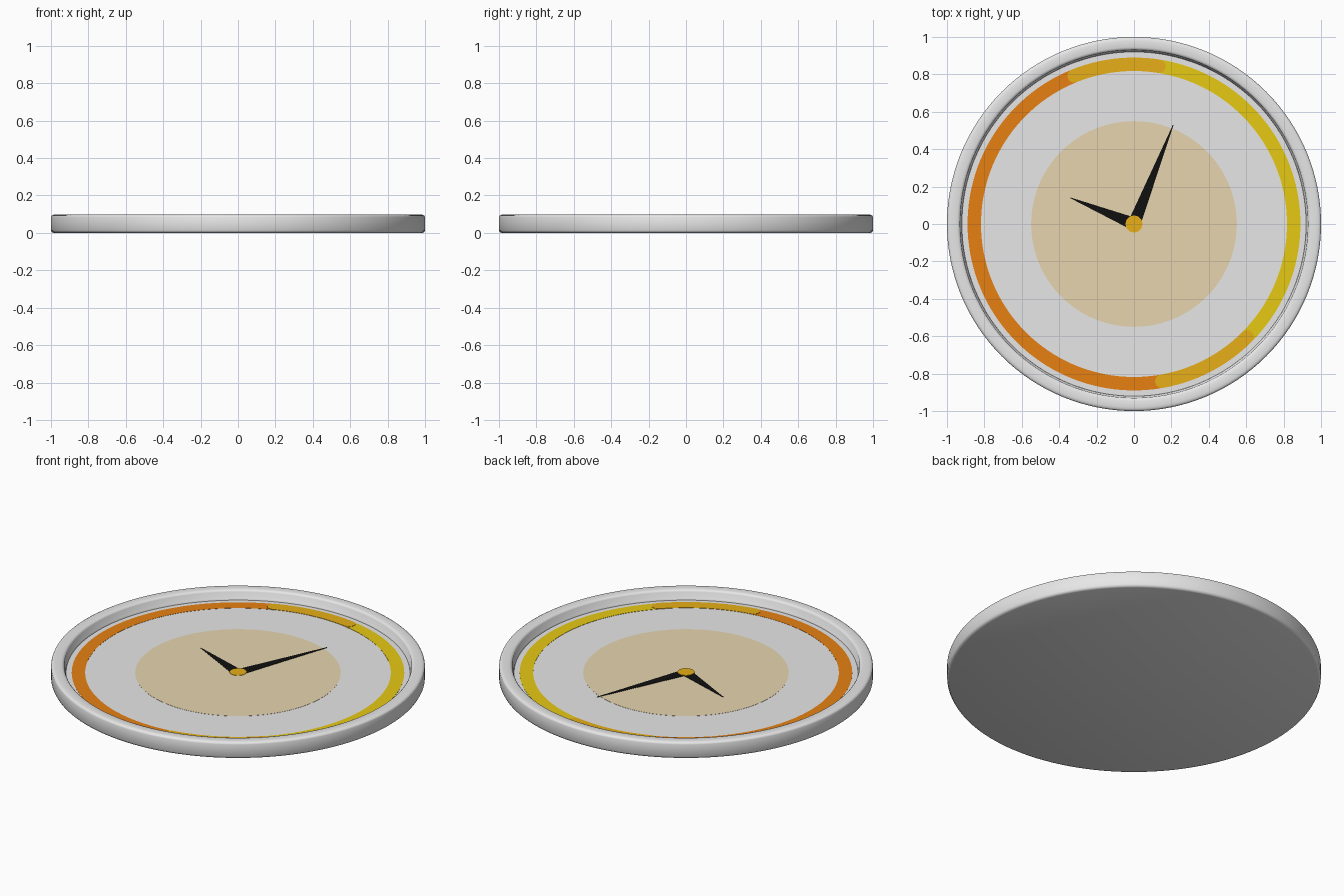
import bpy, bmesh, math

if "Cube" in bpy.data.objects:
    bpy.data.objects.remove(bpy.data.objects["Cube"])


def material(name, rgb):
    m = bpy.data.materials.new(name)
    m.diffuse_color = (*rgb, 1)
    m.use_nodes = True
    m.node_tree.nodes["Principled BSDF"].inputs["Base Color"].default_value = m.diffuse_color
    return m


WHITE = material("white", (0.93, 0.93, 0.93))
CREAM = material("cream", (1.0, 0.83, 0.53))
YELLOW = material("yellow", (0.97, 0.71, 0.008))
GOLD = material("gold", (0.95, 0.51, 0.01))
ORANGE = material("orange", (1.0, 0.27, 0.008))
BLACK = material("black", (0.005, 0.005, 0.005))


def plate(name, pts, z, mat, thick=0.002):
    """Thin flat plate from an outline, its top at z + thick."""
    bm = bmesh.new()
    f = bm.faces.new([bm.verts.new((x, y, z)) for x, y in pts])
    up = bmesh.ops.extrude_face_region(bm, geom=[f])["geom"]
    bmesh.ops.translate(bm, vec=(0, 0, thick),
                        verts=[v for v in up if isinstance(v, bmesh.types.BMVert)])
    bmesh.ops.recalc_face_normals(bm, faces=bm.faces)
    finish(name, bm, mat)


def finish(name, bm, mat):
    me = bpy.data.meshes.new(name)
    bm.to_mesh(me)
    bm.free()
    ob = bpy.data.objects.new(name, me)
    bpy.context.collection.objects.link(ob)
    me.materials.append(mat)
    return ob


def polar(r, deg, c=(0, 0)):
    a = math.radians(deg)
    return c[0] + r * math.cos(a), c[1] + r * math.sin(a)


def arc_band(name, a0, a1, z, mat, r0=0.818, r1=0.89):
    """Part of a ring with round ends."""
    n = max(8, int((a1 - a0) / 2.5))
    mid, half = (r0 + r1) / 2, (r1 - r0) / 2
    steps = [a0 + (a1 - a0) * i / n for i in range(n + 1)]
    pts = [polar(r1, a) for a in steps]
    pts += [polar(half, a1 + t, polar(mid, a1)) for t in range(20, 180, 20)]
    pts += [polar(r0, a) for a in reversed(steps)]
    pts += [polar(half, a0 + 180 + t, polar(mid, a0)) for t in range(20, 180, 20)]
    plate(name, pts, z, mat)


def disc(name, r, z, mat):
    plate(name, [polar(r, i * 5) for i in range(72)], z, mat)


def hand(name, tip, base_width, z):
    """Hand tapering to a narrow tip."""
    L = math.hypot(*tip)
    dx, dy = tip[0] / L, tip[1] / L
    outline = ((0, -base_width / 2), (L, -0.002), (L, 0.002), (0, base_width / 2))
    plate(name, [(u * dx - v * dy, u * dy + v * dx) for u, v in outline], z, BLACK)


# Clock case: lathed profile with rounded rim, inner lip and sunken face
profile = [(0, 0), (0.985, 0), (0.995, 0.004), (1, 0.014), (1, 0.085),
           (0.997, 0.092), (0.99, 0.096), (0.98, 0.098), (0.945, 0.098),
           (0.936, 0.095), (0.93, 0.088), (0.928, 0.06), (0.922, 0.054),
           (0.92, 0.043), (0, 0.043)]
bm = bmesh.new()
vs = [bm.verts.new((r, 0, z)) for r, z in profile]
es = [bm.edges.new(p) for p in zip(vs, vs[1:])]
bmesh.ops.spin(bm, geom=vs + es, cent=(0, 0, 0), axis=(0, 0, 1),
               angle=2 * math.pi, steps=128)
bmesh.ops.remove_doubles(bm, verts=bm.verts, dist=1e-4)
bmesh.ops.recalc_face_normals(bm, faces=bm.faces)
case = finish("clock_case", bm, WHITE)
bpy.context.view_layer.objects.active = case
case.select_set(True)
bpy.ops.object.shade_smooth_by_angle(angle=math.radians(50))

# Coloured ring around the dial
arc_band("orange_arc", 112, 279, 0.042, ORANGE)
arc_band("yellow_arc", -47, 80, 0.0425, YELLOW)
arc_band("gold_arc_top", 81, 112, 0.044, GOLD)
arc_band("gold_arc_bottom", 280, 315, 0.044, GOLD)

# Dial centre, hands and hub
disc("dial_centre", 0.55, 0.042, CREAM)
hand("hour_hand", (-0.34, 0.14), 0.068, 0.0435)
hand("minute_hand", (0.21, 0.53), 0.068, 0.045)
disc("hub", 0.045, 0.047, GOLD)
